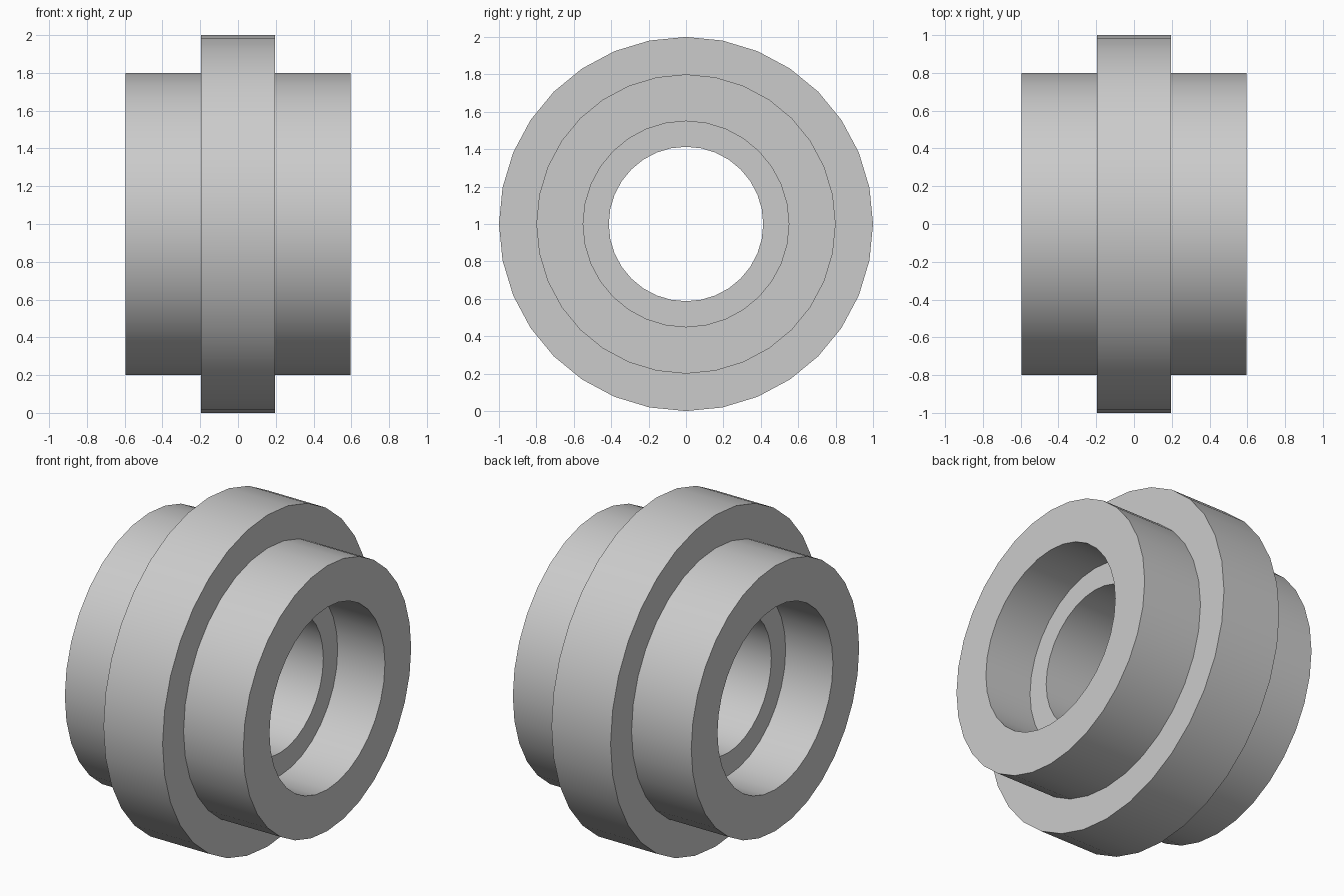
import bpy, bmesh, math
from mathutils import Vector

SEGMENTS = 32
HUB_R, FLANGE_R, RECESS_R, BORE_R = 0.8, 1.0, 0.55, 0.413
HUB_X, FLANGE_X, SHOULDER_X = 0.595, 0.197, 0.28

cube = bpy.data.objects.get("Cube")
if cube:
    bpy.data.objects.remove(cube, do_unlink=True)

# Plain grey material
grey = bpy.data.materials.new("plain_grey")
grey.use_nodes = True
colour = (0.6, 0.6, 0.6, 1)
grey.diffuse_color = colour
grey.node_tree.nodes["Principled BSDF"].inputs["Base Color"].default_value = colour

# Half section as (x, radius), mirrored into a closed outline
half = [(FLANGE_X, FLANGE_R), (FLANGE_X, HUB_R), (HUB_X, HUB_R),
        (HUB_X, RECESS_R), (SHOULDER_X, RECESS_R), (SHOULDER_X, BORE_R)]
outline = half + [(-x, r) for x, r in reversed(half)]

# Revolve the outline around the x axis
bm = bmesh.new()
verts = [bm.verts.new((x, 0, 1 + r)) for x, r in outline]
edges = [bm.edges.new((v, verts[(i + 1) % len(verts)])) for i, v in enumerate(verts)]
bmesh.ops.spin(bm, geom=verts + edges, cent=Vector((0, 0, 1)), axis=Vector((1, 0, 0)),
               angle=math.tau, steps=SEGMENTS, use_merge=False)
bmesh.ops.remove_doubles(bm, verts=bm.verts[:], dist=0.0001)
bmesh.ops.recalc_face_normals(bm, faces=bm.faces[:])
mesh = bpy.data.meshes.new("flanged_bushing")
bm.to_mesh(mesh)
bm.free()
mesh.materials.append(grey)

bushing = bpy.data.objects.new("flanged_bushing", mesh)
bpy.context.collection.objects.link(bushing)

# Smooth round walls with crisp rims
bpy.ops.object.select_all(action="DESELECT")
bushing.select_set(True)
bpy.context.view_layer.objects.active = bushing
bpy.ops.object.shade_smooth_by_angle(angle=math.radians(30))
